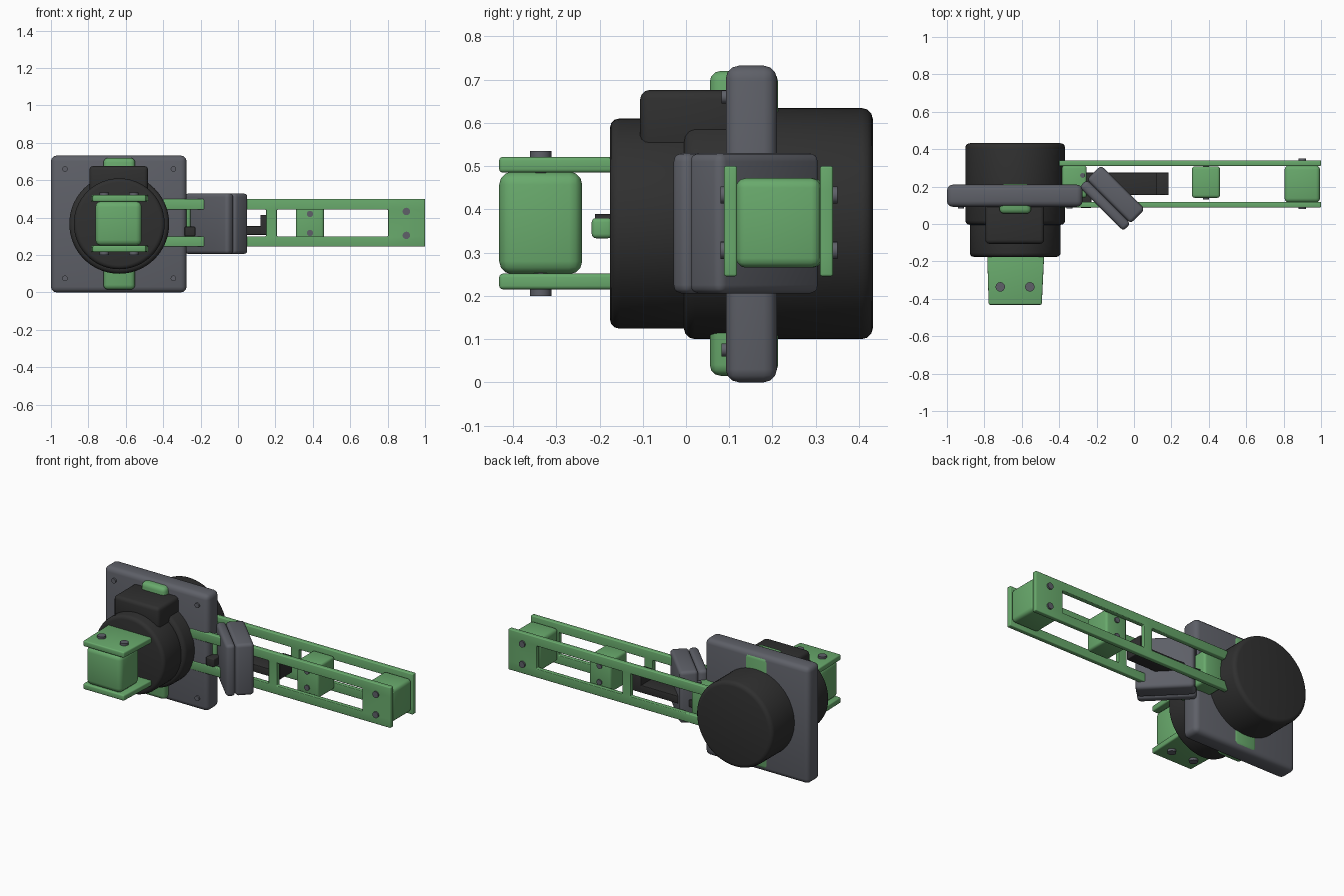
import bpy, bmesh, math
from mathutils import Matrix, Vector

cube = bpy.data.objects.get("Cube")
if cube:
    bpy.data.objects.remove(cube, do_unlink=True)


def material(name, rgb):
    m = bpy.data.materials.new(name)
    m.use_nodes = True
    m.diffuse_color = (*rgb, 1)
    b = next(n for n in m.node_tree.nodes if n.type == "BSDF_PRINCIPLED")
    b.inputs["Base Color"].default_value = (*rgb, 1)
    return m


GREEN = material("green", (0.14, 0.4, 0.15))
GREY = material("slate grey", (0.112, 0.117, 0.138))
DARK = material("charcoal", (0.029, 0.029, 0.029))


def finish(name, bm, mat, bevel=0.0, segments=3):
    bmesh.ops.recalc_face_normals(bm, faces=bm.faces)
    me = bpy.data.meshes.new(name)
    bm.to_mesh(me)
    bm.free()
    me.materials.append(mat)
    ob = bpy.data.objects.new(name, me)
    bpy.context.collection.objects.link(ob)
    if bevel:
        mod = ob.modifiers.new("Bevel", "BEVEL")
        mod.width = bevel
        mod.segments = segments
        mod.limit_method = "ANGLE"
    bpy.ops.object.select_all(action="DESELECT")
    ob.select_set(True)
    bpy.context.view_layer.objects.active = ob
    if bevel:
        bpy.ops.object.modifier_apply(modifier="Bevel")
    bpy.ops.object.shade_smooth_by_angle(angle=math.radians(35))
    return ob


def box(name, x, y, z, mat, bevel=0.0):
    bm = bmesh.new()
    bmesh.ops.create_cube(bm, size=1)
    for v in bm.verts:
        v.co = Vector(r[0] + (c + 0.5) * (r[1] - r[0]) for c, r in zip(v.co, (x, y, z)))
    return finish(name, bm, mat, bevel)


def cylinder(name, start, end, radius, mat, bevel=0.0, sides=20):
    a, b = Vector(start), Vector(end)
    bm = bmesh.new()
    turn = (b - a).to_track_quat("Z", "Y").to_matrix().to_4x4()
    bmesh.ops.create_cone(bm, cap_ends=True, segments=sides, radius1=radius, radius2=radius,
                          depth=(b - a).length, matrix=Matrix.Translation((a + b) / 2) @ turn)
    return finish(name, bm, mat, bevel)


# Mounting plate with corner bolts and a strap across it
box("mounting_plate", (-1, -0.275), (0.092, 0.21), (0, 0.732), GREY, 0.03)
box("plate_strap", (-0.72, -0.55), (0.055, 0.213), (0.015, 0.72), GREEN, 0.025)
for px in (-0.925, -0.345):
    for pz in (0.075, 0.66):
        cylinder("plate_bolt", (px, 0.082, pz), (px, 0.15, pz), 0.015, GREY)

# Round motor housing
MX, MZ = -0.635, 0.367
cylinder("motor_body", (MX, -0.005, MZ), (MX, 0.432, MZ), 0.267, DARK, 0.025, 72)
cylinder("motor_front", (MX, -0.176, MZ), (MX, 0.05, MZ), 0.243, DARK, 0.022, 72)
box("motor_connector", (-0.795, -0.48), (-0.106, 0.12), (0.53, 0.676), DARK, 0.022)
cylinder("motor_shaft", (MX, -0.21, 0.367), (MX, -0.17, 0.367), 0.022, DARK)
box("shaft_key", (-0.66, -0.61), (-0.218, -0.17), (0.333, 0.38), GREEN, 0.01)

# Front bracket: two tapered plates around a block
for z0 in (0.215, 0.485):
    bm = bmesh.new()
    face = bm.faces.new([bm.verts.new((x, y, z0)) for x, y in
                         ((-0.785, -0.16), (-0.777, -0.432), (-0.493, -0.432), (-0.48, -0.16))])
    ext = bmesh.ops.extrude_face_region(bm, geom=[face])["geom"]
    bmesh.ops.translate(bm, vec=(0, 0, 0.036),
                        verts=[g for g in ext if isinstance(g, bmesh.types.BMVert)])
    finish("bracket_plate", bm, GREEN, 0.008)
box("bracket_block", (-0.762, -0.515), (-0.432, -0.24), (0.25, 0.487), GREEN, 0.03)
for bx in (-0.715, -0.557):
    cylinder("bracket_bolt", (bx, -0.336, 0.2), (bx, -0.336, 0.535), 0.025, GREY)


# Long arm: two windowed side plates
def arm_side(y0, y1):
    xs = (-0.4, 0.15, 0.208, 0.803, 1.0)
    zs = (0.245, 0.3, 0.443, 0.5)
    bm = bmesh.new()
    for i in range(4):
        for j in range(3):
            if j == 1 and i in (0, 2):
                continue
            bm.faces.new([bm.verts.new((x, y0, z)) for x, z in
                          ((xs[i], zs[j]), (xs[i + 1], zs[j]),
                           (xs[i + 1], zs[j + 1]), (xs[i], zs[j + 1]))])
    bmesh.ops.remove_doubles(bm, verts=bm.verts, dist=1e-5)
    ext = bmesh.ops.extrude_face_region(bm, geom=bm.faces[:])["geom"]
    bmesh.ops.translate(bm, vec=(0, y1 - y0, 0),
                        verts=[g for g in ext if isinstance(g, bmesh.types.BMVert)])
    finish("arm_side_plate", bm, GREEN, 0.005)


arm_side(0.088, 0.118)
arm_side(0.31, 0.34)

# Spacer blocks between the side plates
box("arm_end_block", (0.805, 0.995), (0.116, 0.312), (0.265, 0.472), GREEN, 0.022)
box("arm_middle_block", (0.31, 0.46), (0.14, 0.308), (0.265, 0.472), GREEN, 0.015)
box("arm_root_block", (-0.385, -0.253), (0.14, 0.312), (0.265, 0.472), GREEN, 0.015)
cylinder("root_bolt", (-0.275, 0.26, 0.46), (-0.275, 0.26, 0.48), 0.013, GREY)
for bz in (0.305, 0.433):
    cylinder("arm_end_bolt", (0.9, 0.08, bz), (0.9, 0.35, bz), 0.02, GREY)
for bz in (0.318, 0.42):
    cylinder("arm_middle_bolt", (0.385, 0.132, bz), (0.385, 0.316, bz), 0.017, GREY)

# Dark slider inside the arm
box("slider_bar", (-0.27, 0.125), (0.155, 0.275), (0.308, 0.355), DARK, 0.004)
box("slider_head", (0.12, 0.185), (0.155, 0.275), (0.308, 0.415), DARK, 0.004)
box("slider_foot", (-0.285, -0.228), (0.085, 0.2), (0.3, 0.352), DARK, 0.006)

# Angled sensor case in two layers
for name, y in (("case_cover", (-0.082, -0.026)), ("case_body", (-0.026, 0.082))):
    ob = box(name, (-0.166, 0.166), y, (0.205, 0.53), GREY, 0.02)
    ob.location = (-0.117, 0.138, 0)
    ob.rotation_euler = (0, 0, math.radians(-45))
